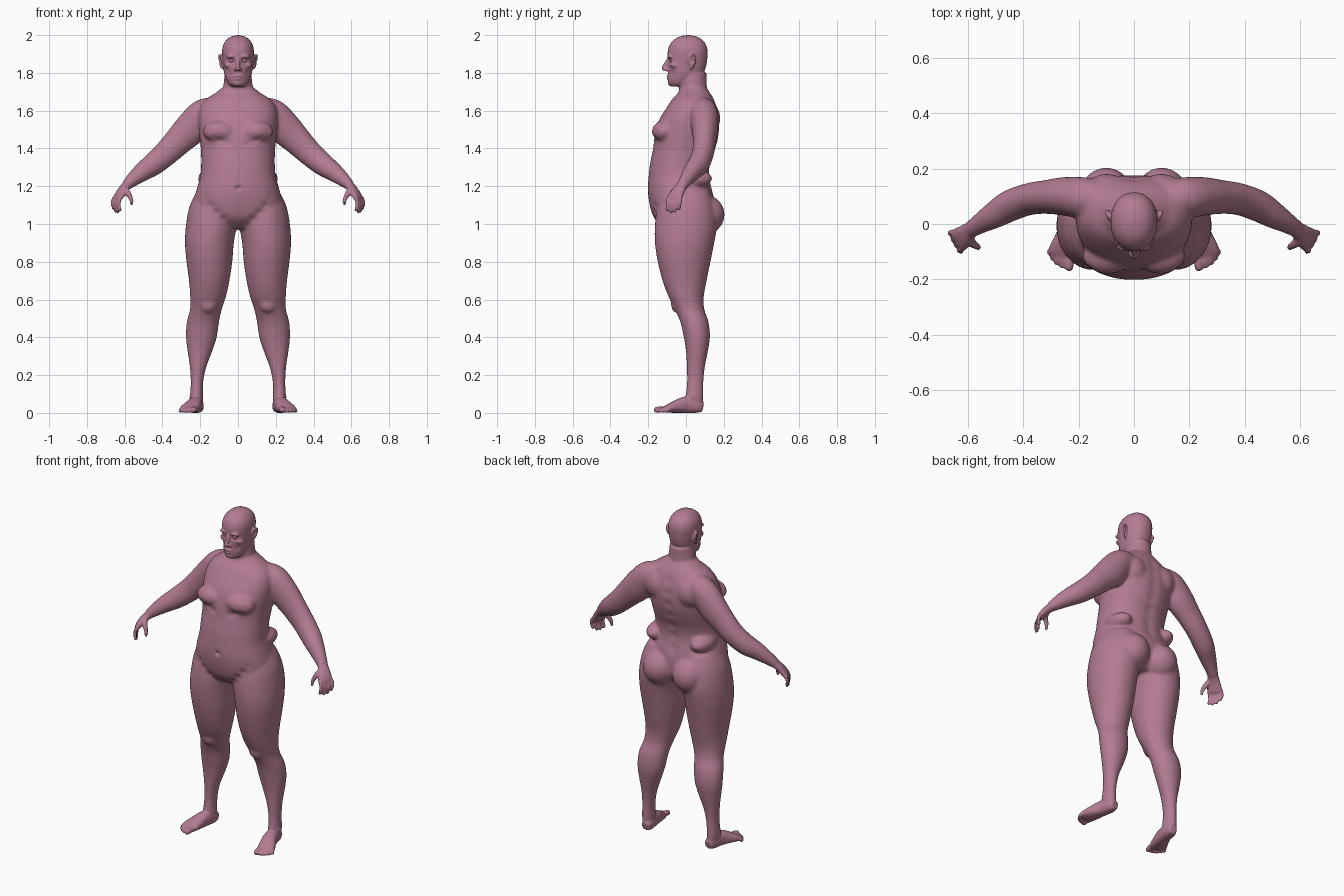
import bpy, bmesh
from math import cos, sin, pi, exp
from mathutils import Vector, Matrix

bm = bmesh.new()
BOTH = (1, -1)


def spline(rows, steps=4):
    """Catmull-Rom through rows of numbers."""
    p = [rows[0]] + list(rows) + [rows[-1]]
    out = []
    for i in range(1, len(p) - 2):
        for k in range(steps):
            t = k / steps
            out.append([0.5 * (2 * b + (c - a) * t + (2 * a - 5 * b + 4 * c - d) * t * t
                               + (3 * b - a - 3 * c + d) * t ** 3)
                        for a, b, c, d in zip(p[i - 1], p[i], p[i + 1], p[i + 2])])
    return out + [list(rows[-1])]


def loft(rows, sides=(1,), side=(1, 0, 0), axis=None, power=2.0, n=32):
    """Closed tube through rows of x, y, z, half width, half depth."""
    rows = spline(rows)
    pts = [Vector(r[:3]) for r in rows]
    for s in sides:
        rings = []
        for i, r in enumerate(rows):
            t = Vector(axis) if axis else (pts[min(i + 1, len(pts) - 1)] - pts[max(i - 1, 0)]).normalized()
            u = Vector(side) - t * t.dot(Vector(side))
            u.normalize()
            v = t.cross(u)
            ring = []
            for k in range(n):
                c, d = cos(2 * pi * k / n), sin(2 * pi * k / n)
                c, d = [abs(q) ** (2 / power) * (1 if q > 0 else -1) for q in (c, d)]
                q = pts[i] + u * r[3] * c + v * r[4] * d
                ring.append(bm.verts.new((q.x * s, q.y, q.z)))
            rings.append(ring)
        for a, b in zip(rings, rings[1:]):
            for k in range(n):
                bm.faces.new((a[k], a[(k + 1) % n], b[(k + 1) % n], b[k]))
        bm.faces.new(rings[0])
        bm.faces.new(rings[-1])


def tube(pts, sides=BOTH):
    """Round tube with rounded tip: rows of x, y, z, radius."""
    loft([(x, y, z, r, r) for x, y, z, r in pts], sides, (0.3, 0.8, 0.1), n=14)
    for s in sides:
        x, y, z, r = pts[-1]
        ball((x * s, y, z), (r, r, r), (1,))


def ball(c, size, sides=BOTH):
    for s in sides:
        m = Matrix.Translation((c[0] * s, c[1], c[2])) @ Matrix.Diagonal((*size, 1))
        bmesh.ops.create_uvsphere(bm, u_segments=24, v_segments=16, radius=1, matrix=m)


# torso: z, half width, front, back
torso = [(1.72, .085, -.03, .11), (1.69, .125, -.045, .13), (1.665, .165, -.07, .145),
         (1.62, .20, -.10, .165), (1.55, .21, -.143, .178), (1.47, .205, -.165, .175),
         (1.40, .197, -.174, .158), (1.32, .195, -.19, .13), (1.25, .20, -.198, .125),
         (1.18, .22, -.202, .14), (1.10, .235, -.192, .15), (1.03, .21, -.168, .14), (.975, .11, -.11, .10)]
loft([(0, (f + k) / 2, z, a, (k - f) / 2) for z, a, f, k in torso], axis=(0, 0, 1), power=2.2, n=48)
ball((.095, -.115, 1.49), (.092, .066, .058))      # chest
ball((.10, .10, 1.05), (.098, .105, .105))         # buttocks
ball((.15, .04, 1.24), (.062, .10, .05))           # flanks
ball((.10, .11, 1.56), (.085, .072, .09))          # shoulder blades

# legs: z, outer, inner, front, back
leg = [(1.18, .215, .04, -.12, .12), (1.10, .255, .01, -.15, .15), (1.0, .275, .006, -.165, .165),
       (.90, .281, .022, -.165, .15), (.80, .273, .03, -.15, .13), (.70, .260, .045, -.125, .11),
       (.62, .254, .062, -.095, .095), (.55, .254, .085, -.06, .097), (.48, .272, .10, -.03, .12),
       (.40, .276, .112, -.012, .127), (.32, .267, .138, 0, .115), (.24, .255, .168, .004, .10),
       (.16, .251, .184, .005, .093), (.09, .253, .186, -.002, .092), (.03, .248, .187, 0, .09)]
loft([((o + i) / 2, (f + k) / 2, z, (o - i) / 2, (k - f) / 2) for z, o, i, f, k in leg], BOTH, axis=(0, 0, 1))
ball((.158, -.05, .575), (.045, .03, .045))        # kneecap
ball((.22, .035, .085), (.038, .025, .024))        # ankle bones

# feet and toes
loft([(.212, .09, .03, .022, .024), (.215, .06, .036, .034, .036), (.225, 0, .043, .038, .043),
      (.24, -.05, .034, .045, .034), (.255, -.09, .024, .05, .023), (.262, -.113, .018, .046, .016)],
     BOTH, power=2.4)
toes = [((.228, -.112), (.235, -.155), .016), ((.250, -.113), (.260, -.150), .011),
        ((.268, -.110), (.279, -.139), .011), ((.284, -.100), (.295, -.123), .010),
        ((.296, -.085), (.306, -.103), .010)]
for a, b, r in toes:
    m = [(p + q) / 2 for p, q in zip(a, b)]
    tube([(*a, .019, r), (*m, .02, r), (*b, r, r)])

# arms
loft([(.10, .09, 1.60, .06, .065), (.18, .095, 1.585, .074, .08), (.25, .10, 1.505, .07, .088),
      (.31, .098, 1.445, .062, .078), (.38, .09, 1.375, .058, .068), (.45, .065, 1.315, .057, .061),
      (.50, .035, 1.28, .05, .052), (.55, .005, 1.24, .038, .04), (.59, -.02, 1.205, .03, .027)],
     BOTH, side=(0, 1, 0))

# hands: palm, four fingers, thumb
loft([(.582, -.015, 1.212, .028, .025), (.61, -.037, 1.18, .035, .021), (.63, -.055, 1.148, .043, .018),
      (.638, -.062, 1.128, .041, .013)], BOTH, side=(.45, .9, 0), power=2.3)
for i, length in enumerate((.066, .076, .073, .058)):
    x, y = .622 + .011 * i, -.092 + .021 * i
    tube([(x, y, 1.14, .0105), (x + .01, y - .004, 1.14 - length * .5, .010),
          (x + .003, y - .008, 1.14 - length, .0085)])
tube([(.605, -.042, 1.19, .018), (.583, -.07, 1.165, .016), (.565, -.082, 1.13, .0125), (.563, -.087, 1.105, .010)])

# neck and head: z, centre y, half width, half depth
loft([(0, .045, 1.64, .11, .09), (0, .042, 1.69, .092, .078), (0, .036, 1.73, .078, .074),
      (0, .03, 1.80, .07, .078)], axis=(0, 0, 1))
head = [(1.727, -.045, .03, .032), (1.742, -.032, .05, .06), (1.77, -.015, .065, .08), (1.80, -.001, .074, .094),
        (1.84, .006, .079, .102), (1.88, .008, .083, .105), (1.92, .009, .084, .105), (1.955, .010, .075, .093),
        (1.982, .011, .054, .066), (1.995, .012, .029, .035), (2.0, .012, .005, .005)]
loft([(0, y, z, a, b) for z, y, a, b in head], axis=(0, 0, 1), power=2.15, n=40)

# face: nose, nostrils, brows, cheekbones, lips, chin
loft([(0, -.088, 1.88, .010, .010), (0, -.104, 1.85, .009, .012), (0, -.116, 1.825, .012, .013),
      (0, -.114, 1.814, .010, .008)])
ball((0, -.12, 1.821), (.010, .010, .009), (1,))
ball((.013, -.106, 1.817), (.009, .012, .008))
ball((.034, -.082, 1.886), (.030, .019, .010))
ball((.052, -.058, 1.84), (.022, .026, .015))
ball((0, -.09, 1.783), (.026, .016, .006), (1,))
ball((0, -.088, 1.769), (.022, .016, .007), (1,))
ball((0, -.075, 1.745), (.028, .022, .016), (1,))

# ears: disc and raised rim
ball((.085, .032, 1.858), (.009, .016, .032))
tube([(.086, .015, 1.85, .004), (.09, .016, 1.88, .005), (.097, .032, 1.895, .006), (.099, .047, 1.88, .006),
      (.094, .042, 1.85, .006), (.087, .025, 1.826, .006)])

bmesh.ops.recalc_face_normals(bm, faces=bm.faces)
mesh = bpy.data.meshes.new("body")
bm.to_mesh(mesh)
bm.free()
body = bpy.data.objects.new("body", mesh)
bpy.context.collection.objects.link(body)
bpy.context.view_layer.objects.active = body
body.select_set(True)

# fuse all parts into one skin
rm = body.modifiers.new("fuse", 'REMESH')
rm.mode = 'VOXEL'
rm.voxel_size = 0.006
bpy.ops.object.modifier_apply(modifier="fuse")

# soften strongly on trunk and limbs, lightly on head, hands and feet
ramp = lambda v: max(0.0, min(1.0, v))
soft = body.vertex_groups.new(name="soft")
for v in body.data.vertices:
    x, y, z = v.co
    w = min(ramp((z - .08) / .08), ramp((1.72 - z) / .05), ramp((.59 - abs(x)) / .06))
    if w > 0:
        soft.add([v.index], w, 'REPLACE')
for name, count, group in (("fine", 2, ""), ("broad", 30, "soft")):
    sm = body.modifiers.new(name, 'SMOOTH')
    sm.factor, sm.iterations, sm.vertex_group = 0.5, count, group
    bpy.ops.object.modifier_apply(modifier=name)

# sculpt strokes: centre, radius, push
strokes = [((0, -.20, 1.19), .012, (0, .014, 0))]                                   # navel
strokes += [((0, .17 - .04 * (i > 3), 1.62 - .07 * i), .03, (0, -.007, 0)) for i in range(7)]  # spine
strokes += [((x * .008, -.105, 1.776), .006, (0, .004, 0)) for x in range(-3, 4)]   # mouth
for s in BOTH:
    strokes += [((s * .033, -.092, 1.866), .014, (0, .013, 0)),                     # eye sockets
                ((s * .052, -.075, 1.80), .018, (-s * .003, .004, 0)),              # cheeks
                ((s * .095, .034, 1.862), .010, (-s * .006, 0, 0))]                 # ear hollows
    strokes += [((s * (.05 + .025 * i), -.175 + .006 * i, 1.428 + .004 * i * i), .016, (0, .006, 0))
                for i in range(5)]                                                  # chest folds
    strokes += [((s * (.04 + .035 * i), -.165, .99 + .036 * i), .018, (0, .007, 0))
                for i in range(5)]                                                  # groin folds
for c, r, push in strokes:
    c, push = Vector(c), Vector(push)
    for v in body.data.vertices:
        d = (v.co - c).length_squared
        if d < 6 * r * r:
            v.co += push * exp(-d / (r * r))

# rest on the ground
low = min(v.co.z for v in body.data.vertices)
for v in body.data.vertices:
    v.co.z -= low * max(0, 1 - v.co.z / 0.3)
body.data.polygons.foreach_set("use_smooth", [True] * len(body.data.polygons))

skin = bpy.data.materials.new("skin")
skin.diffuse_color = (.45, .20, .29, 1)
body.data.materials.append(skin)

# eyeballs
for s, label in ((1, "left"), (-1, "right")):
    bpy.ops.mesh.primitive_uv_sphere_add(segments=24, ring_count=16, radius=.013, location=(s * .033, -.075, 1.865))
    eye = bpy.context.object
    eye.name = "eye_" + label
    bpy.ops.object.shade_smooth()
    eye.data.materials.append(skin)
